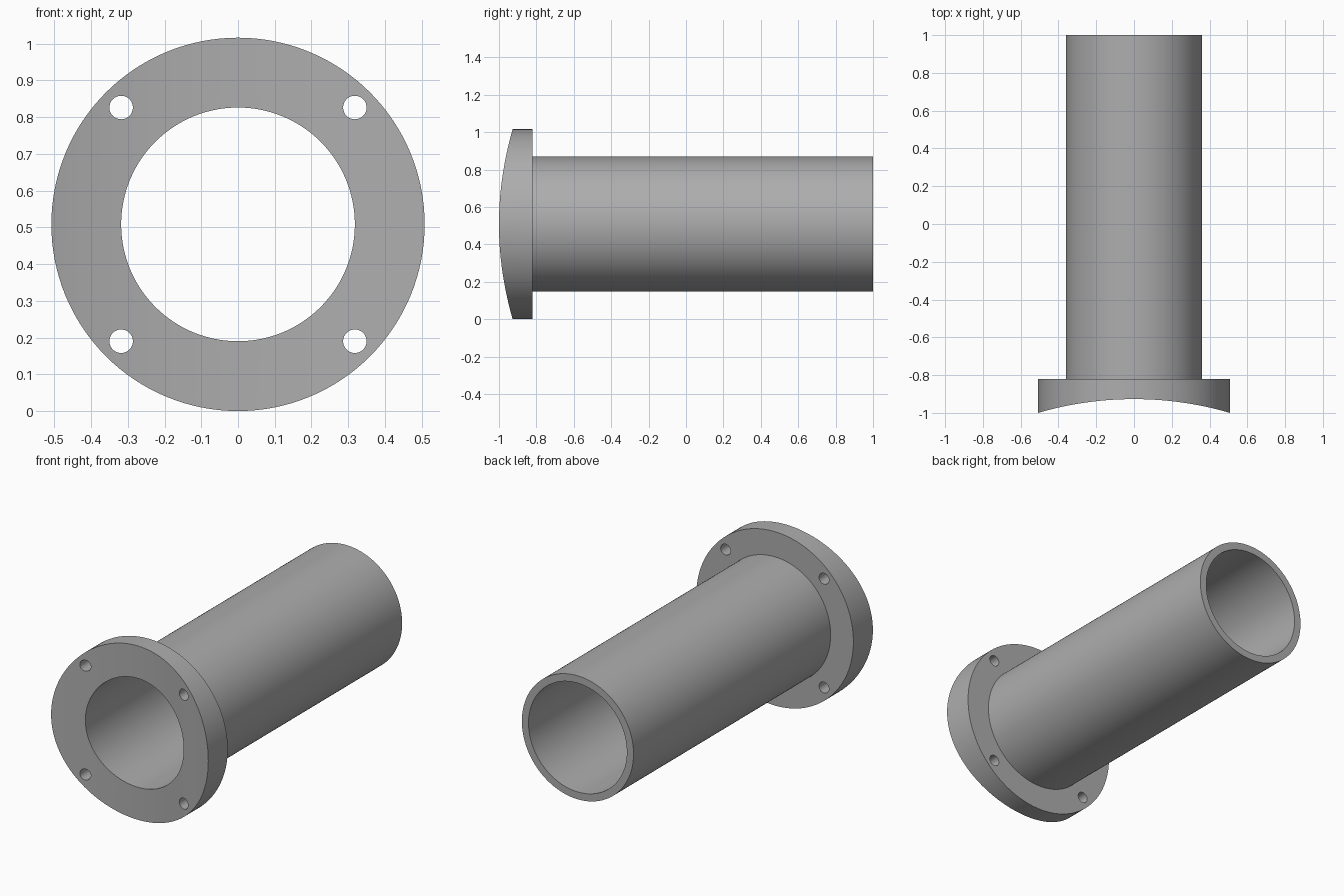
import bpy
import bmesh
import math
from mathutils import Matrix, Vector

if "Cube" in bpy.data.objects:
    bpy.data.objects.remove(bpy.data.objects["Cube"], do_unlink=True)

FLANGE_R, TUBE_R, BORE_R = 0.508, 0.361, 0.318
BOLT_POS, BOLT_R = 0.318, 0.032
FRONT, FLANGE_BACK, TUBE_END = -1.0, -0.82, 1.0
SADDLE_MID = -0.927          # deepest line of the concave front
CENTRE_Z = FLANGE_R

grey = bpy.data.materials.new("Plain grey")
grey.use_nodes = True
colour = (0.42, 0.42, 0.42, 1)
grey.diffuse_color = colour
grey.node_tree.nodes["Principled BSDF"].inputs["Base Color"].default_value = colour


def make_object(name, bm):
    bmesh.ops.recalc_face_normals(bm, faces=bm.faces)
    mesh = bpy.data.meshes.new(name)
    bm.to_mesh(mesh)
    bm.free()
    obj = bpy.data.objects.new(name, mesh)
    bpy.context.collection.objects.link(obj)
    mesh.materials.append(grey)
    return obj


def lathe(name, profile, closed=True, steps=128):
    """Revolve (radius, y) points about the bore axis."""
    bm = bmesh.new()
    verts = [bm.verts.new((r, y, CENTRE_Z)) for r, y in profile]
    edges = [bm.edges.new(pair) for pair in zip(verts, verts[1:])]
    if closed:
        edges.append(bm.edges.new((verts[-1], verts[0])))
    bmesh.ops.spin(bm, geom=verts + edges, cent=(0, 0, CENTRE_Z), axis=(0, 1, 0),
                   angle=math.tau, steps=steps)
    bmesh.ops.remove_doubles(bm, verts=bm.verts, dist=1e-5)
    return make_object(name, bm)


def cylinder(name, centre, radius, depth, segments, rotation=Matrix()):
    bm = bmesh.new()
    bmesh.ops.create_cone(bm, cap_ends=True, segments=segments, radius1=radius,
                          radius2=radius, depth=depth,
                          matrix=Matrix.Translation(Vector(centre)) @ rotation)
    obj = make_object(name, bm)
    obj.hide_render = True
    return obj


def cut(target, cutter):
    mod = target.modifiers.new("cut", 'BOOLEAN')
    mod.operation = 'DIFFERENCE'
    mod.solver = 'EXACT'
    mod.object = cutter
    bpy.context.view_layer.objects.active = target
    bpy.ops.object.modifier_apply(modifier=mod.name)
    bpy.data.objects.remove(cutter, do_unlink=True)


# Flange ring
flange = lathe("flange", [(BORE_R, FRONT), (FLANGE_R, FRONT),
                          (FLANGE_R, FLANGE_BACK), (BORE_R, FLANGE_BACK)])

# Concave front that seats against a vertical round pipe
sag = SADDLE_MID - FRONT
pipe_r = (FLANGE_R ** 2 + sag ** 2) / (2 * sag)
cut(flange, cylinder("saddle_cutter", (0, SADDLE_MID - pipe_r, CENTRE_Z),
                     pipe_r, 3, 360))

# Four bolt holes
for sx in (-1, 1):
    for sz in (-1, 1):
        cut(flange, cylinder("bolt_cutter",
                             (sx * BOLT_POS, FLANGE_BACK, CENTRE_Z + sz * BOLT_POS),
                             BOLT_R, 1, 32, Matrix.Rotation(math.pi / 2, 4, 'X')))

# Tube, open where it joins the flange
tube = lathe("tube", [(TUBE_R, FLANGE_BACK), (TUBE_R, TUBE_END),
                      (BORE_R, TUBE_END), (BORE_R, FLANGE_BACK)], closed=False)

# Smooth shading with crisp rims
for obj in (flange, tube):
    bpy.ops.object.select_all(action='DESELECT')
    obj.select_set(True)
    bpy.context.view_layer.objects.active = obj
    bpy.ops.object.shade_smooth_by_angle(angle=math.radians(30))
